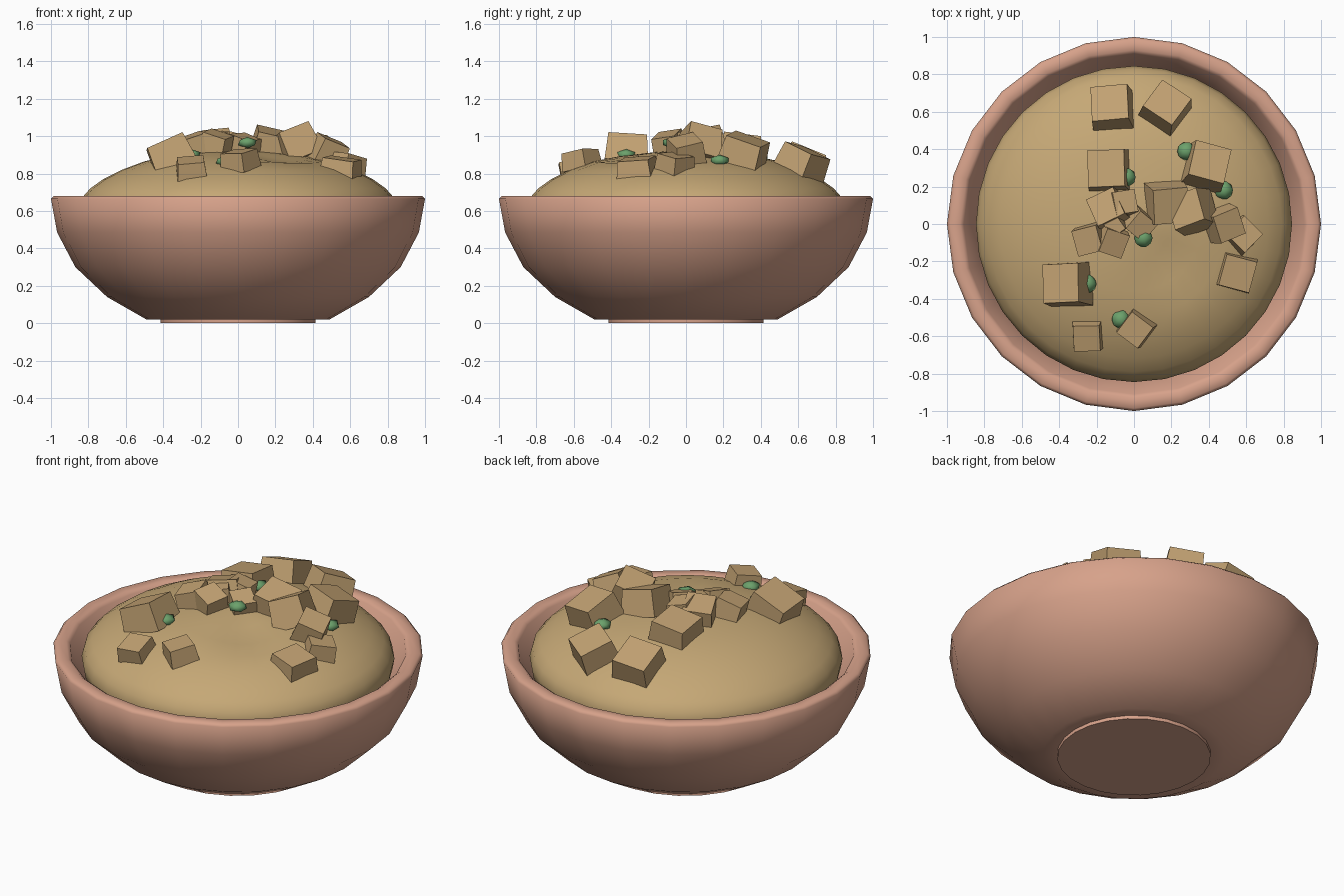
import bpy, bmesh, math
from mathutils import Vector, Quaternion


def material(name, rgb):
    m = bpy.data.materials.new(name)
    m.diffuse_color = (*rgb, 1)
    return m


CLAY = material("terracotta", (0.68, 0.36, 0.255))
SOUP = material("tan soup", (0.56, 0.39, 0.18))
BREAD = material("toasted bread", (0.54, 0.36, 0.17))
GREEN = material("pea green", (0.15, 0.36, 0.15))


def finish(bm, name, mat, angle=None):
    bmesh.ops.recalc_face_normals(bm, faces=bm.faces[:])
    me = bpy.data.meshes.new(name)
    bm.to_mesh(me)
    bm.free()
    me.materials.append(mat)
    ob = bpy.data.objects.new(name, me)
    bpy.context.collection.objects.link(ob)
    if angle:
        bpy.ops.object.select_all(action='DESELECT')
        ob.select_set(True)
        bpy.context.view_layer.objects.active = ob
        bpy.ops.object.shade_smooth_by_angle(angle=math.radians(angle))
    return ob


def lathe(profile, sides):
    """Spin (radius, z) points about z; open ends are capped."""
    bm = bmesh.new()
    rings = [[bm.verts.new((r * math.cos(2 * math.pi * i / sides),
                            r * math.sin(2 * math.pi * i / sides), z))
              for i in range(sides)] for r, z in profile]
    for a, b in zip(rings, rings[1:]):
        for i in range(sides):
            j = (i + 1) % sides
            bm.faces.new((a[i], a[j], b[j], b[i]))
    bm.faces.new(rings[0])
    bm.faces.new(rings[-1])
    return bm


# Bowl with foot, rounded wall, rim and inner wall
finish(lathe([(0.415, 0.0), (0.415, 0.02), (0.49, 0.02), (0.70, 0.14), (0.87, 0.30),
              (0.967, 0.485), (1.0, 0.665), (0.985, 0.68), (0.93, 0.68), (0.91, 0.665),
              (0.85, 0.49), (0.74, 0.32), (0.55, 0.18), (0.35, 0.12)], 24),
       "bowl", CLAY, 60)

# Mounded soup with a shallow hollow near the front right
mound = lathe([(0.78, 0.50), (0.835, 0.56), (0.845, 0.62), (0.83, 0.675), (0.79, 0.72),
               (0.72, 0.77), (0.62, 0.82), (0.50, 0.865), (0.36, 0.895), (0.2, 0.915),
               (0.06, 0.925)], 32)
for v in mound.verts:
    d2 = (v.co.x - 0.2) ** 2 + (v.co.y + 0.22) ** 2
    v.co.z -= 0.04 * math.exp(-d2 / 0.03)
finish(mound, "soup_mound", SOUP, 60)

# Bread chunks: x, y, z, width, height, tilt x, tilt y, spin in degrees
CHUNKS = [
    (-0.12, 0.62, 0.85, 0.21, 0.16, -0.15, 0.40, 4),
    (0.17, 0.62, 0.85, 0.20, 0.16, 0.10, 0.42, -35),
    (-0.14, 0.29, 0.93, 0.21, 0.14, -0.14, 0.12, 2),
    (0.39, 0.31, 0.91, 0.21, 0.16, 0.22, 0.30, -14),
    (0.18, 0.11, 0.95, 0.20, 0.15, 0.25, -0.20, 4),
    (0.31, 0.07, 0.95, 0.19, 0.17, -0.45, 0.15, 18),
    (0.48, 0.00, 0.91, 0.16, 0.15, 0.45, -0.10, 20),
    (0.58, -0.06, 0.84, 0.15, 0.12, 0.20, 0.10, 45),
    (0.55, -0.26, 0.83, 0.18, 0.10, 0.12, -0.10, -15),
    (-0.36, -0.32, 0.90, 0.22, 0.16, -0.45, 0.05, 2),
    (-0.25, -0.60, 0.83, 0.15, 0.09, -0.08, -0.30, 2),
    (0.01, -0.56, 0.87, 0.15, 0.10, -0.12, -0.15, 53),
    (-0.14, 0.08, 0.95, 0.17, 0.14, -0.20, 0.20, 25),
    (-0.23, -0.08, 0.93, 0.15, 0.15, -0.30, -0.15, 15),
    (-0.12, -0.09, 0.95, 0.14, 0.13, 0.25, -0.25, -20),
    (-0.06, 0.11, 0.96, 0.13, 0.12, 0.25, 0.15, 10),
    (0.03, 0.00, 0.94, 0.13, 0.12, 0.20, -0.25, 50),
    (-0.10, -0.01, 0.98, 0.09, 0.08, -0.10, -0.10, 35),
]
for n, (x, y, z, w, h, tx, ty, spin) in enumerate(CHUNKS, 1):
    bm = bmesh.new()
    bmesh.ops.create_cube(bm, size=1)
    rot = (Vector((0, 0, 1)).rotation_difference(Vector((tx, ty, 1)))
           @ Quaternion((0, 0, 1), math.radians(spin)))
    for v in bm.verts:
        s = w * (0.94 if v.co.z > 0 else 1.06)      # slight taper
        v.co = rot @ Vector((v.co.x * s, v.co.y * s, v.co.z * h)) + Vector((x, y, z))
    finish(bm, f"bread_chunk_{n}", BREAD)

# Flattened green peas
PEAS = [(0.28, 0.39, 0.89), (0.48, 0.18, 0.87), (0.05, -0.075, 0.965),
        (-0.07, -0.51, 0.865), (-0.25, -0.32, 0.90), (-0.04, 0.25, 0.94)]
for n, p in enumerate(PEAS, 1):
    bm = bmesh.new()
    bmesh.ops.create_icosphere(bm, subdivisions=1, radius=0.055)
    for v in bm.verts:
        v.co = Vector((v.co.x, v.co.y, v.co.z * 0.55)) + Vector(p)
    finish(bm, f"pea_{n}", GREEN, 80)
